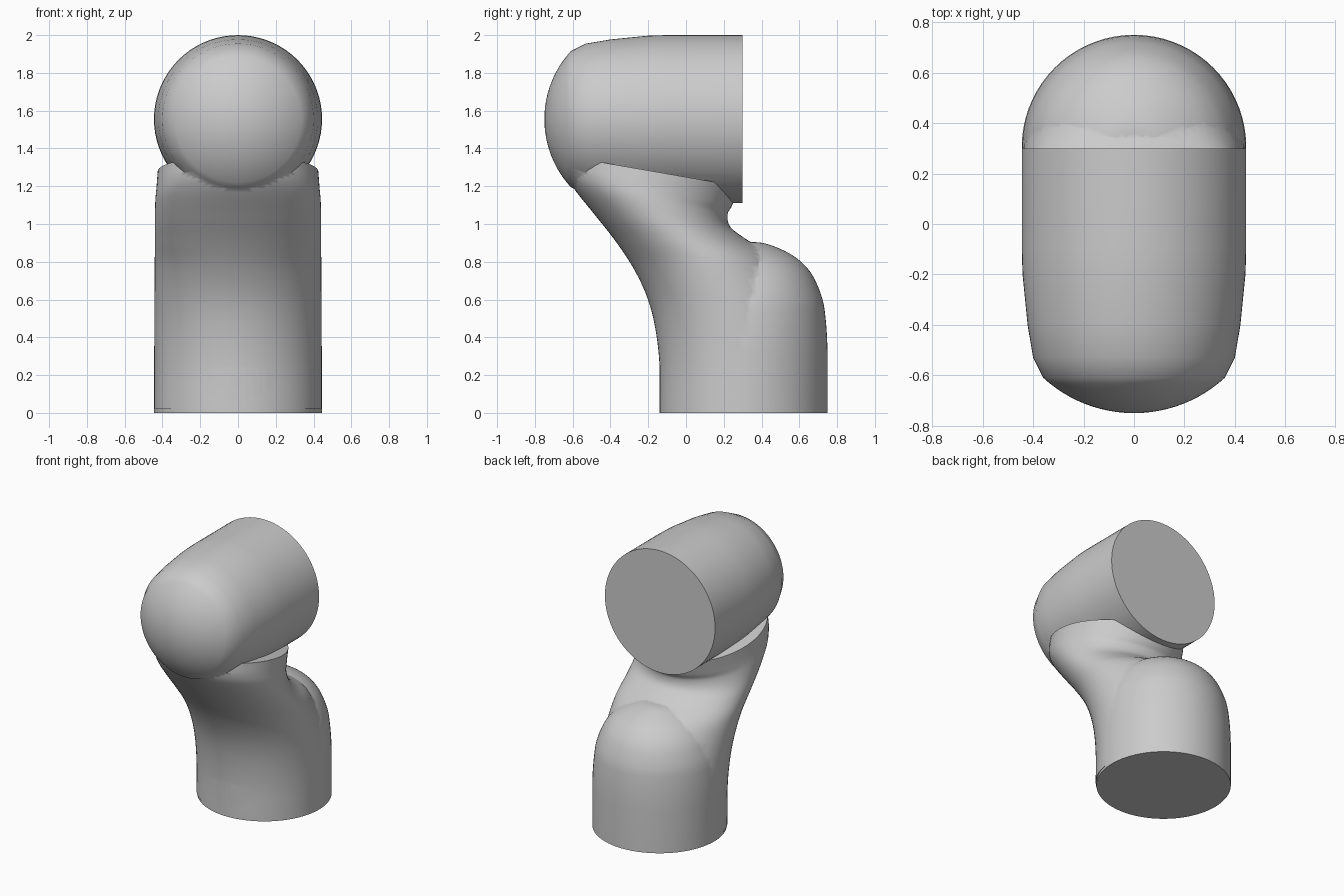
import bpy, bmesh, math
from mathutils import Vector

if "Cube" in bpy.data.objects:
    bpy.data.objects.remove(bpy.data.objects["Cube"])

SEG = 72
grey = bpy.data.materials.new("light grey")
grey.diffuse_color = (0.6, 0.6, 0.6, 1)
grey.use_nodes = True
grey.node_tree.nodes["Principled BSDF"].inputs["Base Color"].default_value = grey.diffuse_color


def smooth_path(pts, steps=6):
    """Catmull-Rom interpolation through the given points."""
    p = [Vector(q) for q in pts]
    p = [2 * p[0] - p[1]] + p + [2 * p[-1] - p[-2]]
    out = []
    for i in range(1, len(p) - 2):
        a, b, c, d = p[i - 1:i + 3]
        for k in range(steps):
            t = k / steps
            out.append(0.5 * (2 * b + (c - a) * t + (2 * a - 5 * b + 4 * c - d) * t * t
                              + (3 * b - a - 3 * c + d) * t ** 3))
    return out + [p[-2]]


def loft(name, sections):
    """Closed solid through ellipses: (front y, front z, back y, back z, half width)."""
    bm = bmesh.new()
    rings = []
    for fy, fz, by, bz, w in sections:
        mid = Vector((0, (fy + by) / 2, (fz + bz) / 2))
        half = Vector((0, (by - fy) / 2, (bz - fz) / 2))
        rings.append([bm.verts.new(mid + half * math.cos(a) + Vector((w * math.sin(a), 0, 0)))
                      for a in (2 * math.pi * i / SEG for i in range(SEG))])
    for r, s in zip(rings, rings[1:]):
        for i in range(SEG):
            j = (i + 1) % SEG
            bm.faces.new((r[i], r[j], s[j], s[i]))
    bm.faces.new(rings[0])
    bm.faces.new(rings[-1])
    bmesh.ops.recalc_face_normals(bm, faces=bm.faces)
    mesh = bpy.data.meshes.new(name)
    bm.to_mesh(mesh)
    bm.free()
    mesh.materials.append(grey)
    ob = bpy.data.objects.new(name, mesh)
    bpy.context.collection.objects.link(ob)
    return ob


# Base: upright cylinder with a rounded shoulder, (height, radius)
base_profile = [(0, .445), (.3, .445), (.4, .442), (.5, .434), (.6, .418), (.71, .375), (.78, .325),
                (.83, .265), (.87, .19), (.9, .1), (.905, .004)]
base = loft("body", [(.305 - r, z, .305 + r, z, r) for z, r in base_profile[:2]]
            + [(.305 - r, z, .305 + r, z, r) for z, r in smooth_path(base_profile[2:], 4)])

# Head: horizontal cylinder with flat back and domed front, (depth, radius)
R = .533
dome = [(-.75 + R - R * math.cos(a), R * math.sin(a))
        for a in (0.008 + (math.asin(.36 / R) - .008) * i / 12 for i in range(13))]
head_profile = dome + [(-.53, .4), (-.4, .422), (-.2, .442), (-.1, .445), (.3, .445)]
head = loft("head", [(y, 1.555 - r, y, 1.555 + r, r) for y, r in head_profile])

# Neck: leaning loft that joins the base to the head
neck_keys = [(-.14, .02, .70, .02, .443), (-.14, .25, .70, .25, .443), (-.163, .45, .68, .42, .443),
             (-.205, .61, .60, .62, .442), (-.275, .76, .47, .82, .441),
             (-.37, .905, .31, .925, .440), (-.48, 1.045, .235, .985, .440),
             (-.595, 1.19, .22, 1.05, .438), (-.64, 1.28, .245, 1.10, .432),
             (-.64, 1.36, .28, 1.20, .425)]


def neck_sections():
    paths = [smooth_path([(k[0], k[1], k[4]) for k in neck_keys]),
             smooth_path([(k[2], k[3], 0) for k in neck_keys])]
    return [(f.x, f.y, b.x, b.y, f.z) for f, b in zip(*paths)]


neck = loft("neck", neck_sections())

# Fuse the three solids into one body
for part in (neck, head):
    mod = base.modifiers.new("fuse", 'BOOLEAN')
    mod.operation = 'UNION'
    mod.solver = 'EXACT'
    mod.object = part
bpy.context.view_layer.update()
fused = bpy.data.meshes.new_from_object(base.evaluated_get(bpy.context.evaluated_depsgraph_get()))
base.modifiers.clear()
base.data = fused
for part in (neck, head):
    bpy.data.objects.remove(part)

bpy.ops.object.select_all(action='DESELECT')
base.select_set(True)
bpy.context.view_layer.objects.active = base
bpy.ops.object.shade_smooth_by_angle(angle=math.radians(40))
